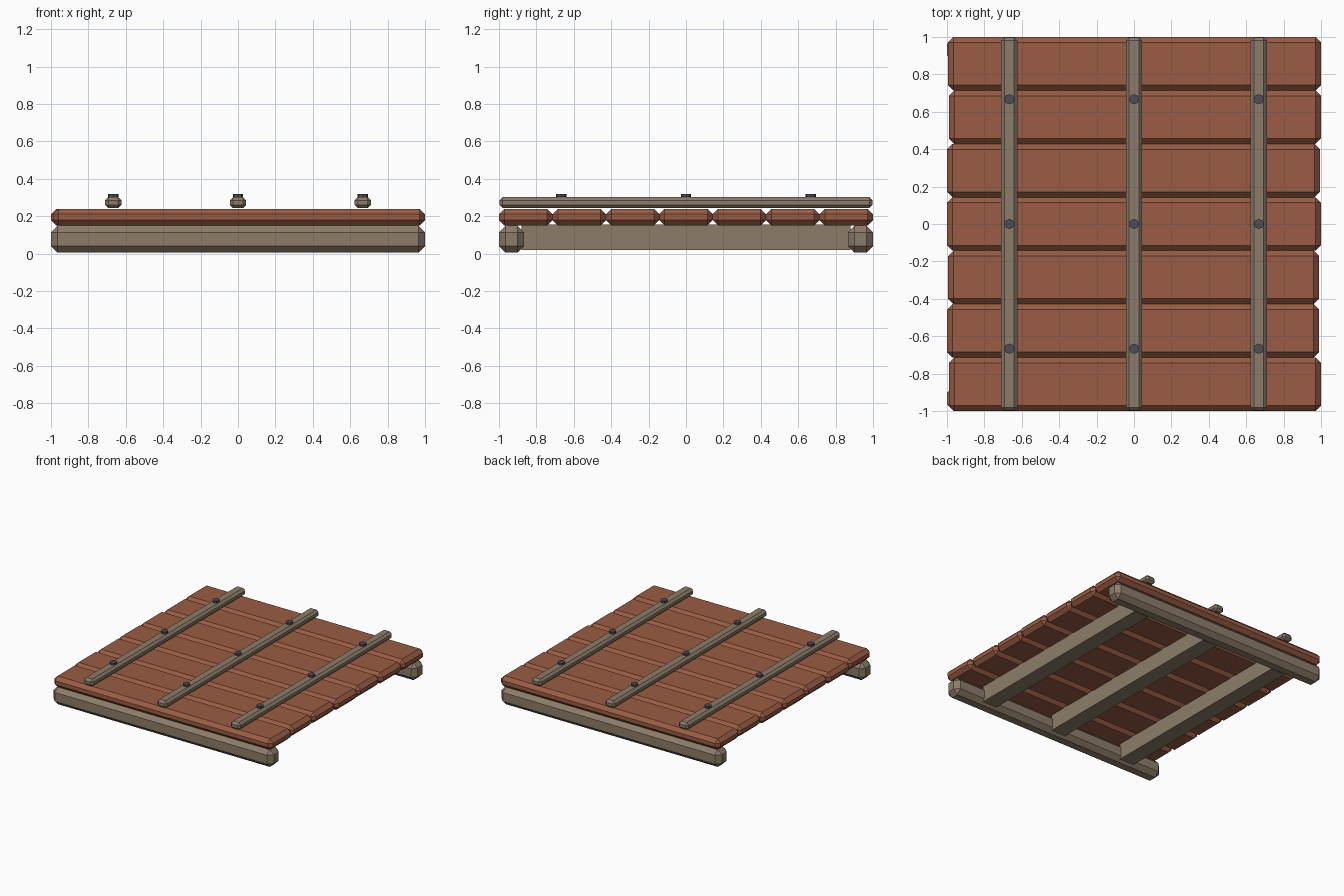
import bpy
import bmesh
from mathutils import Vector

cube = bpy.data.objects.get("Cube")
if cube:
    bpy.data.objects.remove(cube, do_unlink=True)


def make_material(name, rgb):
    mat = bpy.data.materials.new(name)
    mat.use_nodes = True
    mat.diffuse_color = (*rgb, 1)
    mat.node_tree.nodes["Principled BSDF"].inputs["Base Color"].default_value = (*rgb, 1)
    return mat


red_wood = make_material("red brown wood", (0.32, 0.107, 0.056))
grey_wood = make_material("weathered wood", (0.262, 0.204, 0.142))
iron = make_material("dark iron", (0.075, 0.075, 0.095))


def finish(name, bm, mat):
    mesh = bpy.data.meshes.new(name)
    bm.to_mesh(mesh)
    bm.free()
    mesh.materials.append(mat)
    obj = bpy.data.objects.new(name, mesh)
    bpy.context.collection.objects.link(obj)
    return obj


def timber(name, low, high, mat, chamfer=0.0):
    """Box between two corners, with every edge chamfered."""
    low, high = Vector(low), Vector(high)
    bm = bmesh.ops.create_cube  # unit cube scaled to the span
    box = bmesh.new()
    bm(box, size=1)
    for v in box.verts:
        v.co = (low + high) / 2 + v.co * (high - low)
    if chamfer:
        bmesh.ops.bevel(box, geom=box.edges[:], offset=chamfer, segments=1,
                        affect='EDGES', profile=0.5)
    return finish(name, box, mat)


def bolt(name, x, y):
    bm = bmesh.new()
    bmesh.ops.create_cone(bm, cap_ends=True, segments=8, radius1=0.027,
                          radius2=0.027, depth=0.04)
    bmesh.ops.translate(bm, verts=bm.verts[:], vec=(x, y, 0.3))
    return finish(name, bm, iron)


# Deck planks, slightly uneven at the ends
plank_ends = [(-0.99, 1), (-1, 0.99), (-0.995, 0.99), (-1, 1),
              (-1, 0.995), (-0.99, 1), (-0.995, 1)]
pitch = 2 / len(plank_ends)
for i, (left, right) in enumerate(plank_ends):
    y = -1 + i * pitch
    timber(f"deck_plank_{i + 1}", (left, y, 0.15), (right, y + pitch, 0.24),
           red_wood, 0.029)

# Main beams under the front and back edges
for name, y in (("front_beam", -0.933), ("back_beam", 0.933)):
    timber(name, (-1, y - 0.067, 0.005), (1, y + 0.067, 0.15), grey_wood, 0.036)

# Joists below, rails above and their bolts
for side, x in (("right", -0.667), ("middle", 0), ("left", 0.667)):
    timber(f"{side}_joist", (x - 0.065, -0.88, 0.02), (x + 0.065, 0.88, 0.155), grey_wood)
    timber(f"{side}_rail", (x - 0.044, -0.998, 0.243), (x + 0.044, 0.998, 0.303),
           grey_wood, 0.018)
    for place, y in (("front", -0.667), ("centre", 0), ("back", 0.667)):
        bolt(f"{side}_{place}_bolt", x, y)
